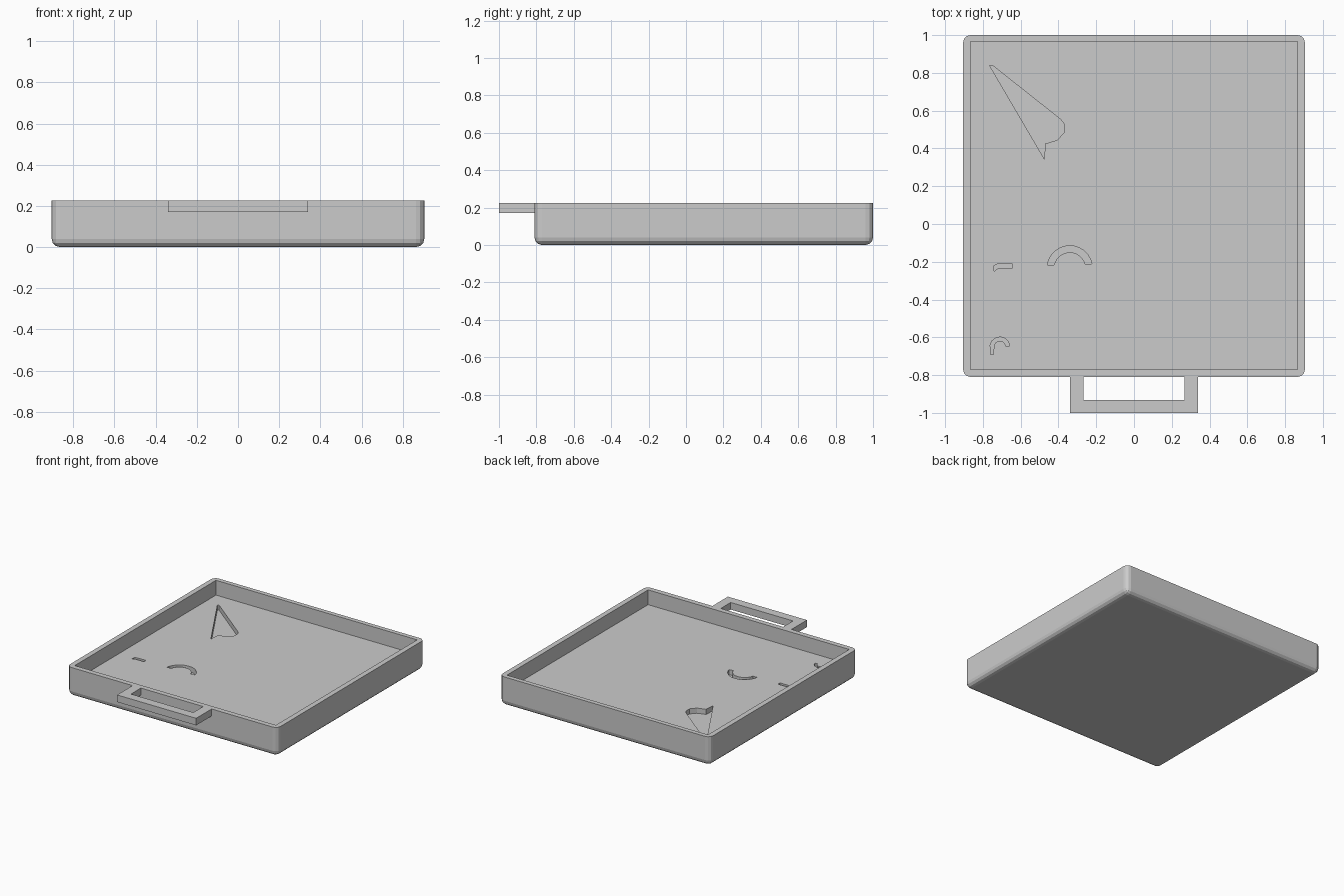
import bpy, bmesh
from math import cos, sin, radians

if "Cube" in bpy.data.objects:
    bpy.data.objects.remove(bpy.data.objects["Cube"])

RIM, FLOOR = 0.225, 0.11


def prism(name, outline, z0, z1):
    """Extrude a flat outline from z0 to z1."""
    bm = bmesh.new()
    face = bm.faces.new([bm.verts.new((x, y, z0)) for x, y in outline])
    top = bmesh.ops.extrude_face_region(bm, geom=[face])["geom"]
    for v in top:
        if isinstance(v, bmesh.types.BMVert):
            v.co.z = z1
    bmesh.ops.recalc_face_normals(bm, faces=bm.faces)
    mesh = bpy.data.meshes.new(name)
    bm.to_mesh(mesh)
    bm.free()
    obj = bpy.data.objects.new(name, mesh)
    bpy.context.collection.objects.link(obj)
    return obj


def rect(x0, x1, y0, y1):
    return [(x0, y0), (x1, y0), (x1, y1), (x0, y1)]


def arc(cx, cy, r, a0, a1, n=12):
    return [(cx + r * cos(radians(a0 + (a1 - a0) * i / n)),
             cy + r * sin(radians(a0 + (a1 - a0) * i / n))) for i in range(n + 1)]


def cut(target, cutter):
    cutter.hide_render = True
    mod = target.modifiers.new("cut", 'BOOLEAN')
    mod.operation, mod.solver, mod.object = 'DIFFERENCE', 'EXACT', cutter
    bpy.context.view_layer.objects.active = target
    bpy.ops.object.modifier_apply(modifier=mod.name)
    bpy.data.objects.remove(cutter)


# Tray body: box with rounded upright and bottom edges
tray = prism("tray", rect(-0.905, 0.905, -0.81, 1.0), 0, RIM)
bm = bmesh.new()
bm.from_mesh(tray.data)
edges = [e for e in bm.edges if min(v.co.z for v in e.verts) < 0.01]
bmesh.ops.bevel(bm, geom=edges, offset=0.04, segments=3, profile=0.5, affect='EDGES')
bm.to_mesh(tray.data)
bm.free()

# Square-cornered cavity
cut(tray, prism("cavity", rect(-0.865, 0.865, -0.77, 0.965), FLOOR, 0.4))

# Shallow recesses in the floor: shard, large arch, small hook, short bar
recesses = {
    "shard_recess": [(-0.765, 0.84), (-0.475, 0.345), (-0.47, 0.425), (-0.405, 0.445),
                     (-0.37, 0.485), (-0.37, 0.53), (-0.39, 0.555), (-0.75, 0.84)],
    "arch_recess": arc(-0.34, -0.235, 0.12, 12, 172) + arc(-0.34, -0.235, 0.085, 168, 14),
    "hook_recess": [(-0.76, -0.69)] + arc(-0.71, -0.65, 0.052, 170, 5, 6)
                   + arc(-0.71, -0.65, 0.032, 5, 165, 6) + [(-0.745, -0.69)],
    "bar_recess": [(-0.74, -0.25), (-0.72, -0.235), (-0.645, -0.235),
                   (-0.645, -0.21), (-0.72, -0.21), (-0.74, -0.22)],
}
for name, outline in recesses.items():
    cut(tray, prism(name, outline, FLOOR - 0.04, FLOOR + 0.05))

# U-shaped carry handle on the front
prism("handle", [(-0.34, -0.81), (-0.34, -1.0), (0.34, -1.0), (0.34, -0.81),
                 (0.268, -0.81), (0.268, -0.932), (-0.268, -0.932), (-0.268, -0.81)],
      0.17, RIM)
